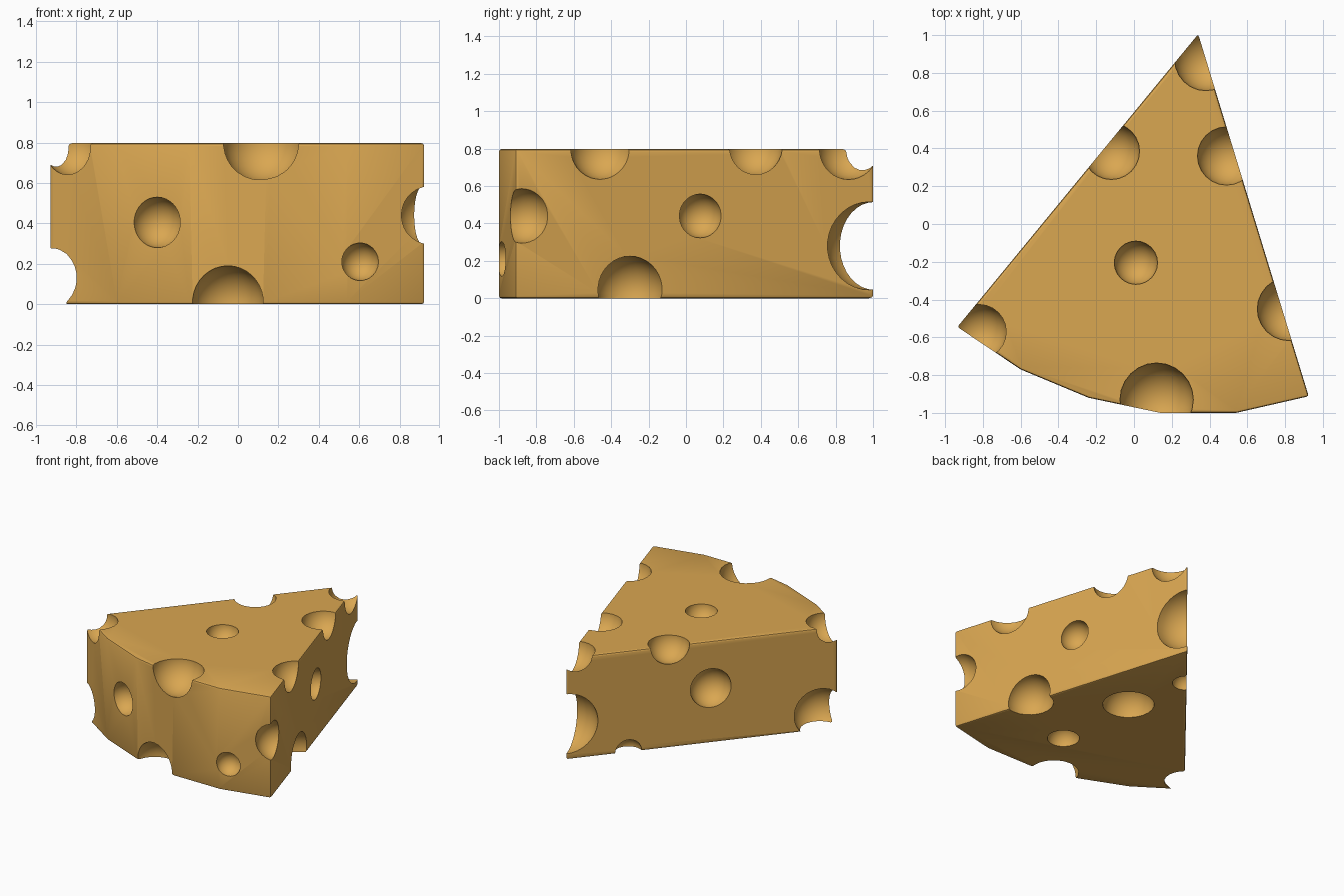
import bpy, bmesh
from mathutils import Matrix

cube = bpy.data.objects.get("Cube")
if cube:
    bpy.data.objects.remove(cube, do_unlink=True)

HEIGHT = 0.797


def make_object(name, bm):
    mesh = bpy.data.meshes.new(name)
    bm.to_mesh(mesh)
    bm.free()
    obj = bpy.data.objects.new(name, mesh)
    bpy.context.collection.objects.link(obj)
    return obj


# Wedge outline: pointed back tip, then the curved rind from left to right
outline = [(0.34, 1.005), (-0.935, -0.545), (-0.6, -0.77), (-0.24, -0.92),
           (0.14, -1.0), (0.54, -1.0), (0.925, -0.912)]
bm = bmesh.new()
base = bm.faces.new([bm.verts.new((x, y, 0)) for x, y in outline])
top = bmesh.ops.extrude_face_region(bm, geom=[base])["geom"]
bmesh.ops.translate(bm, vec=(0, 0, HEIGHT),
                    verts=[v for v in top if isinstance(v, bmesh.types.BMVert)])
bmesh.ops.recalc_face_normals(bm, faces=bm.faces)
sharp = [e for e in bm.edges if e.calc_face_angle() > 0.6]
bmesh.ops.bevel(bm, geom=sharp, offset=0.013, segments=2, profile=0.5, affect='EDGES')
cheese = make_object("cheese_wedge", bm)

# Holes: centre x, y, z and radius
top_holes = [(0.38, 0.87, 0.8, 0.165), (-0.12, 0.385, 0.8, 0.15),
             (0.49, 0.36, 0.81, 0.155), (0.01, -0.205, 0.8, 0.115),
             (-0.82, -0.57, 0.78, 0.145), (0.12, -0.93, 0.8, 0.195),
             (0.82, -0.45, 0.8, 0.168)]
side_holes = [(0.94, -0.87, 0.44, 0.148), (0.62, 0.075, 0.44, 0.117),
              (0.735, -0.3, 0.045, 0.18), (0.36, 0.985, 0.28, 0.236),
              (-0.339, 0.177, 0.43, 0.152)]
rind_holes = [(0.605, -0.985, 0.21, 0.093), (-0.4, -0.853, 0.405, 0.125),
              (-0.05, -0.96, 0.01, 0.18), (-0.85, -0.45, 0.13, 0.194)]
bottom_holes = [(0.17, 0.14, 0, 0.187), (0.216, -0.537, 0, 0.117),
                (0.05, 0.645, 0, 0.1)]
bm = bmesh.new()
for x, y, z, r in top_holes + side_holes + rind_holes + bottom_holes:
    bmesh.ops.create_uvsphere(bm, u_segments=24, v_segments=17, radius=r,
                              matrix=Matrix.Translation((x, y, z)))
cutter = make_object("hole_cutter", bm)
cutter.hide_render = True

# Carve the holes
cut = cheese.modifiers.new("holes", 'BOOLEAN')
cut.operation = 'DIFFERENCE'
cut.solver = 'EXACT'
cut.object = cutter
bpy.ops.object.select_all(action='DESELECT')
cheese.select_set(True)
bpy.context.view_layer.objects.active = cheese
bpy.ops.object.modifier_apply(modifier=cut.name)
bpy.data.objects.remove(cutter, do_unlink=True)

# Colour and shading
mat = bpy.data.materials.new("cheese_yellow")
mat.use_nodes = True
colour = (0.70, 0.385, 0.083, 1)
mat.diffuse_color = colour
mat.node_tree.nodes["Principled BSDF"].inputs["Base Color"].default_value = colour
cheese.data.materials.clear()
cheese.data.materials.append(mat)
bpy.ops.object.shade_smooth_by_angle(angle=0.55)
